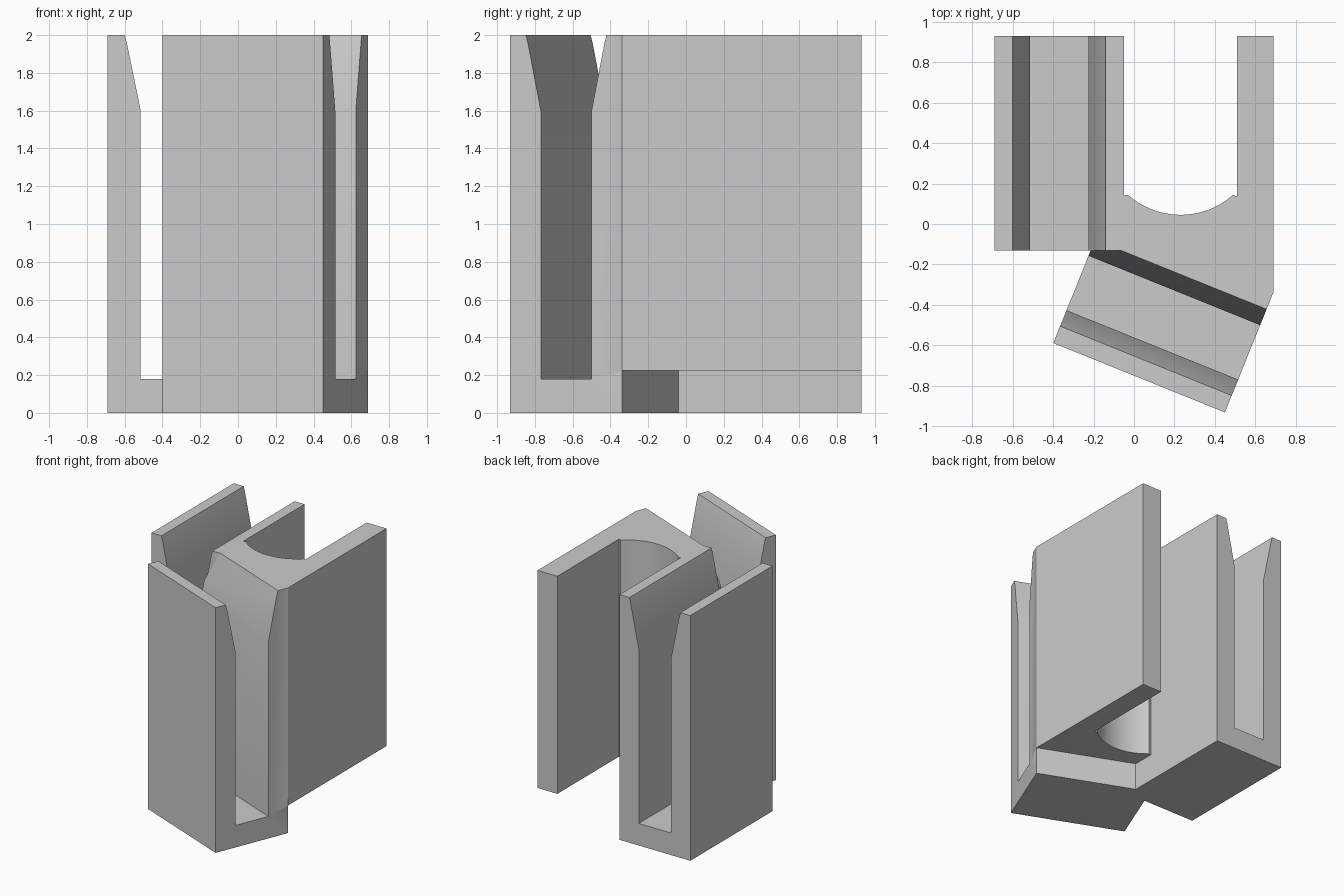
import bpy, bmesh, math
from mathutils import Matrix

cube = bpy.data.objects.get("Cube")
if cube:
    bpy.data.objects.remove(cube, do_unlink=True)

HEIGHT = 2.0
SEAM_Y = -0.13      # front end of the straight channel
BACK_Y = 0.93
RIGHT_X = 0.689

grey = bpy.data.materials.new("plain grey")
grey.use_nodes = True
colour = (0.6, 0.6, 0.6, 1)
grey.diffuse_color = colour
grey.node_tree.nodes["Principled BSDF"].inputs["Base Color"].default_value = colour


def prism(name, points, vector, matrix=Matrix()):
    """Extrude a closed outline along a vector, then place it."""
    bm = bmesh.new()
    face = bm.faces.new([bm.verts.new(p) for p in points])
    moved = bmesh.ops.extrude_face_region(bm, geom=[face])["geom"]
    bmesh.ops.translate(bm, vec=vector,
                        verts=[v for v in moved if isinstance(v, bmesh.types.BMVert)])
    bmesh.ops.recalc_face_normals(bm, faces=bm.faces)
    bm.transform(matrix)
    mesh = bpy.data.meshes.new(name)
    bm.to_mesh(mesh)
    bm.free()
    mesh.materials.append(grey)
    obj = bpy.data.objects.new(name, mesh)
    bpy.context.collection.objects.link(obj)
    return obj


def combine(target, other, operation):
    """Apply a boolean and discard its operand."""
    mod = target.modifiers.new(operation.lower(), 'BOOLEAN')
    mod.operation, mod.solver, mod.object = operation, 'EXACT', other
    bpy.context.view_layer.objects.active = target
    bpy.ops.object.modifier_apply(modifier=mod.name)
    bpy.data.objects.remove(other, do_unlink=True)


def channel(name, length, matrix):
    """Upright slotted post with a flared mouth, running along local y."""
    half = [(0.32, 0), (0.32, HEIGHT), (0.23, HEIGHT), (0.218, 1.955),
            (0.145, 1.6), (0.145, 0.18)]
    outline = half + [(-x, z) for x, z in reversed(half)]
    return prism(name, [(x, -length / 2, z) for x, z in outline],
                 (0, length, 0), matrix)


# Straight channel at the back right
bracket = channel("channel_bracket", BACK_Y - SEAM_Y,
                  Matrix.Translation((-0.37, (BACK_Y + SEAM_Y) / 2, 0)))

# Angled channel at the front, trimmed where it meets the straight one
angled = channel("angled_channel", 0.915,
                 Matrix.Translation((0.145, -0.463, 0))
                 @ Matrix.Rotation(math.radians(-112), 4, 'Z'))
trim = prism("trim_cutter", [(-1, SEAM_Y, -1), (-0.09, SEAM_Y, -1),
                             (-0.09, 1, -1), (-1, 1, -1)], (0, 0, 4))
combine(angled, trim, 'DIFFERENCE')

# Raised body with a curved recess and a long rear arm
radius, sweep = 0.39, math.asin(0.26 / 0.39)
steps = 14
recess = []
for i in range(steps + 1):
    a = sweep * (1 - 2 * i / steps)
    recess.append((0.23 + radius * math.sin(a), 0.435 - radius * math.cos(a)))
plan = [(-0.09, 0.135), (-0.09, -0.067), (0.656, -0.367), (RIGHT_X, -0.338),
        (RIGHT_X, BACK_Y), (0.51, BACK_Y), (0.51, 0.135)] + recess
body = prism("body", [(x, y, 0.225) for x, y in plan], (0, 0, HEIGHT - 0.225))

# Join everything into one clean solid
combine(bracket, angled, 'UNION')
combine(bracket, body, 'UNION')

bpy.ops.object.select_all(action='DESELECT')
bracket.select_set(True)
bpy.context.view_layer.objects.active = bracket
bpy.ops.object.shade_smooth_by_angle(angle=math.radians(30))
